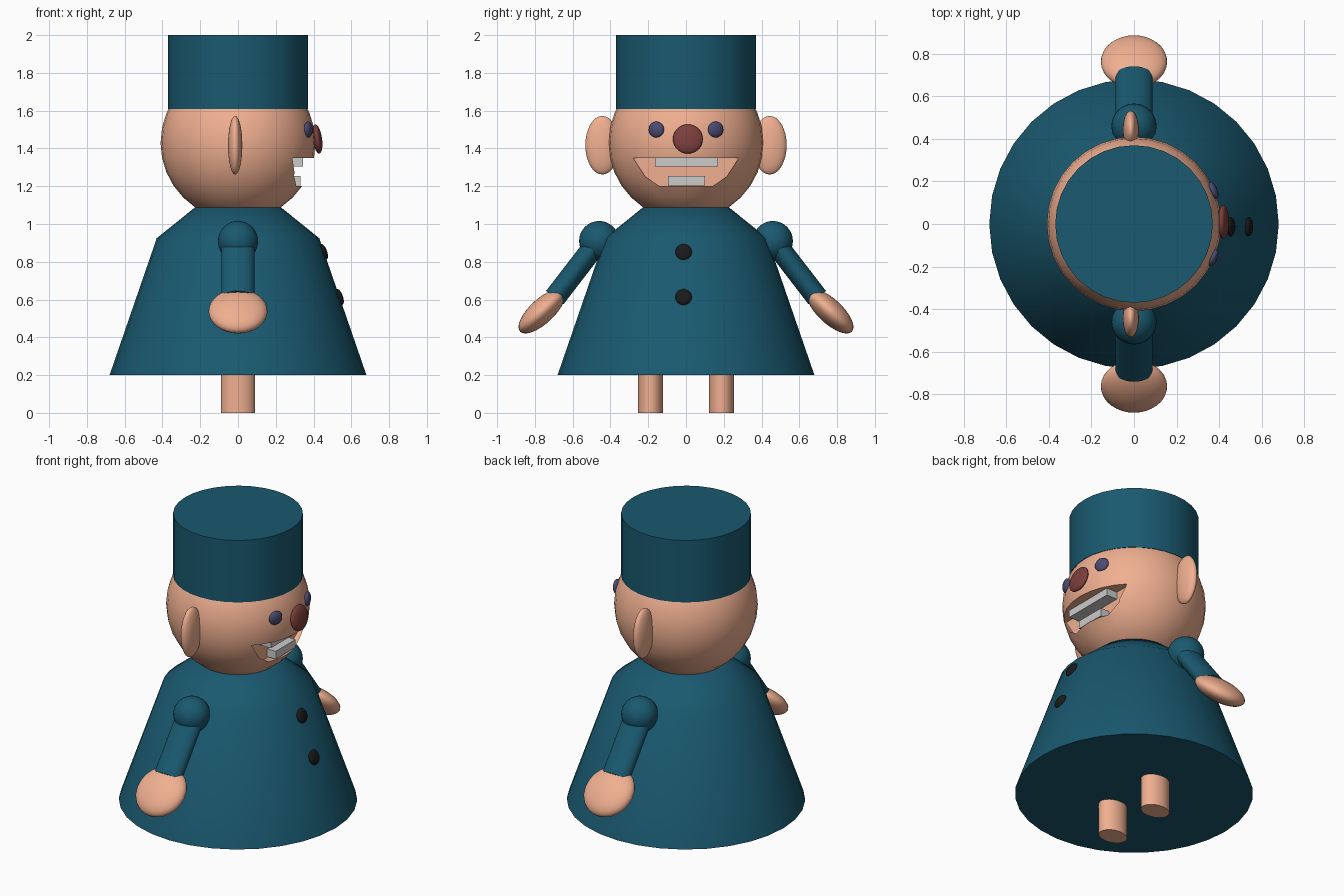
import bpy, bmesh
from math import radians, atan2, sin, cos, pi, sqrt
from mathutils import Matrix, Vector

if "Cube" in bpy.data.objects:
    bpy.data.objects.remove(bpy.data.objects["Cube"])


def material(name, rgb):
    m = bpy.data.materials.new(name)
    m.diffuse_color = (*rgb, 1)
    m.use_nodes = True
    m.node_tree.nodes["Principled BSDF"].inputs["Base Color"].default_value = m.diffuse_color
    return m


TEAL = material("teal_cloth", (0.01, 0.10, 0.16))
SKIN = material("skin", (0.87, 0.43, 0.28))
NAVY = material("eye_blue", (0.07, 0.07, 0.17))
RED = material("nose_red", (0.20, 0.05, 0.045))
BLACK = material("button_black", (0.01, 0.01, 0.01))


def finish(name, bm, mat=None, smooth=True):
    bmesh.ops.recalc_face_normals(bm, faces=bm.faces[:])
    me = bpy.data.meshes.new(name)
    bm.to_mesh(me)
    bm.free()
    ob = bpy.data.objects.new(name, me)
    bpy.context.collection.objects.link(ob)
    if mat:
        me.materials.append(mat)
    if smooth:
        bpy.ops.object.select_all(action='DESELECT')
        bpy.context.view_layer.objects.active = ob
        ob.select_set(True)
        bpy.ops.object.shade_smooth_by_angle(angle=radians(40))
    return ob


def ellipsoid(name, loc, radii, mat, rot=Matrix()):
    bm = bmesh.new()
    bmesh.ops.create_uvsphere(bm, u_segments=32, v_segments=16, radius=1)
    bm.transform(Matrix.Translation(loc) @ rot @ Matrix.Diagonal((*radii, 1)))
    return finish(name, bm, mat)


def limb(name, start, end, rx, ry, mat):
    """Elliptical cylinder between two points that share the same x."""
    a, b = Vector(start), Vector(end)
    d = b - a
    bm = bmesh.new()
    bmesh.ops.create_cone(bm, cap_ends=True, segments=32, radius1=1, radius2=1, depth=1)
    rot = Matrix.Rotation(atan2(-d.y, d.z), 4, 'X')
    bm.transform(Matrix.Translation((a + b) / 2) @ rot @ Matrix.Diagonal((rx, ry, d.length, 1)))
    return finish(name, bm, mat)


def lathe(name, profile, mat, n=32):
    """Closed solid of revolution from (radius, z) points."""
    bm = bmesh.new()
    rings = [[bm.verts.new((r * cos(2 * pi * i / n), r * sin(2 * pi * i / n), z))
              for i in range(n)] for r, z in profile]
    for lo, hi in zip(rings, rings[1:]):
        for i in range(n):
            j = (i + 1) % n
            bm.faces.new((lo[i], lo[j], hi[j], hi[i]))
    bm.faces.new(rings[0][::-1])
    bm.faces.new(rings[-1])
    return finish(name, bm, mat)


def box(name, lo, hi):
    lo, hi = Vector(lo), Vector(hi)
    bm = bmesh.new()
    bmesh.ops.create_cube(bm, size=1)
    bm.transform(Matrix.Translation((lo + hi) / 2) @ Matrix.Diagonal((*(hi - lo), 1)))
    return finish(name, bm, smooth=False)


# Coat and hat
lathe("coat", [(0.68, 0.20), (0.43, 0.925), (0.225, 1.09)], TEAL)
lathe("hat", [(0.37, 1.61), (0.37, 2.0)], TEAL)

# Head with the mouth cut out of it
head = ellipsoid("head", (0, 0, 1.43), (0.41, 0.41, 0.41), SKIN)
half = [(0.28, 1.35), (0.215, 1.25), (0.14, 1.20)]
outline = half + [(-y, z) for y, z in reversed(half)]
bm = bmesh.new()
face = bm.faces.new([bm.verts.new((0.27, y, z)) for y, z in outline])
ext = bmesh.ops.extrude_face_region(bm, geom=[face])["geom"]
bmesh.ops.translate(bm, vec=(0.3, 0, 0), verts=[v for v in ext if isinstance(v, bmesh.types.BMVert)])
cutter = finish("mouth_cutter", bm, SKIN, smooth=False)
cutter.hide_render = True
mod = head.modifiers.new("mouth", 'BOOLEAN')
mod.operation = 'DIFFERENCE'
mod.solver = 'EXACT'
mod.object = cutter
bpy.context.view_layer.objects.active = head
bpy.ops.object.modifier_apply(modifier=mod.name)
bpy.data.objects.remove(cutter)
bpy.ops.object.select_all(action='DESELECT')
head.select_set(True)
bpy.context.view_layer.objects.active = head
bpy.ops.object.shade_smooth_by_angle(angle=radians(40))

# Teeth
box("upper_teeth", (0.26, -0.165, 1.305), (0.345, 0.17, 1.352))
box("lower_teeth", (0.26, -0.095, 1.205), (0.33, 0.10, 1.255))

# Nose
ellipsoid("nose", (0.42, 0.01, 1.45), (0.025, 0.079, 0.078), RED, Matrix.Rotation(radians(-8), 4, 'Y'))

# Coat buttons, lying on the slope of the coat
for i, (x, z) in enumerate([(0.454, 0.852), (0.538, 0.613)], 1):
    ellipsoid(f"button_{i}", (x, -0.013, z), (0.018, 0.044, 0.044), BLACK,
              Matrix.Rotation(radians(-19), 4, 'Y'))

# Paired parts
for side, s in (("right", -1), ("left", 1)):
    ellipsoid(f"{side}_eye", (0.372, s * 0.157, 1.50), (0.02, 0.043, 0.042), NAVY,
              Matrix.Rotation(s * radians(22), 4, 'Z'))
    ellipsoid(f"{side}_ear", (-0.015, s * 0.443, 1.417), (0.038, 0.09, 0.155), SKIN)
    ellipsoid(f"{side}_shoulder", (0, s * 0.46, 0.91), (0.106, 0.106, 0.106), TEAL)
    limb(f"{side}_arm", (0, s * 0.46, 0.915), (0, s * 0.695, 0.61), 0.088, 0.058, TEAL)
    ellipsoid(f"{side}_hand", (0, s * 0.763, 0.538), (0.156, 0.158, 0.065), SKIN,
              Matrix.Rotation(s * radians(-43), 4, 'X'))
    limb(f"{side}_leg", (0, s * 0.188, 0), (0, s * 0.188, 0.35), 0.09, 0.066, SKIN)
